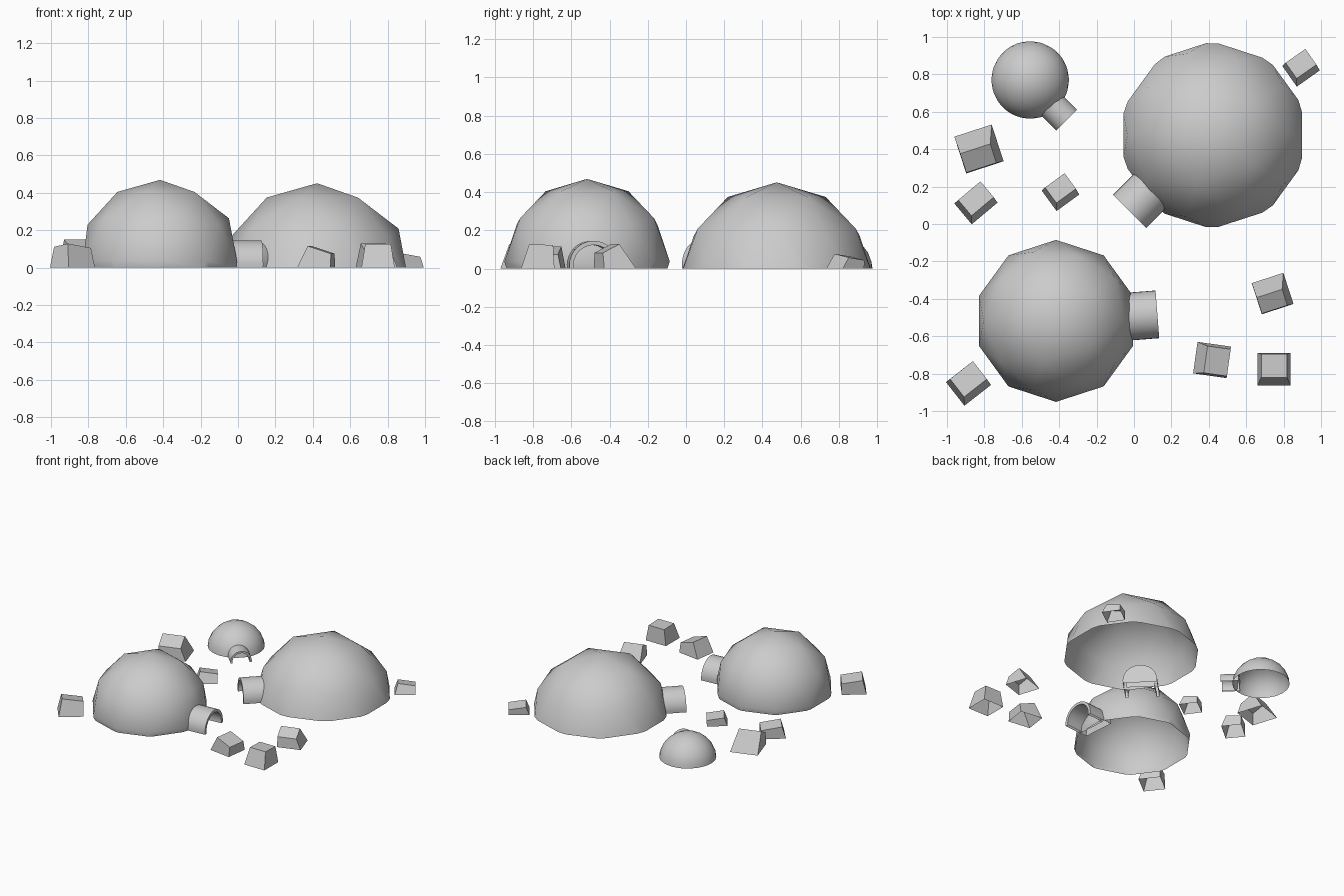
import bpy, bmesh
from math import radians, sin, cos, asin, pi
from mathutils import Matrix, Vector

if "Cube" in bpy.data.objects:
    bpy.data.objects.remove(bpy.data.objects["Cube"])


def finish(bm, name, smooth=False):
    bmesh.ops.recalc_face_normals(bm, faces=bm.faces)
    mesh = bpy.data.meshes.new(name)
    bm.to_mesh(mesh)
    bm.free()
    obj = bpy.data.objects.new(name, mesh)
    bpy.context.collection.objects.link(obj)
    if smooth:
        bpy.ops.object.select_all(action='DESELECT')
        obj.select_set(True)
        bpy.context.view_layer.objects.active = obj
        bpy.ops.object.shade_smooth_by_angle(angle=radians(35))
    return obj


def dome(name, x, y, z, radius, subdivisions):
    # icosphere cut open at the ground
    bm = bmesh.new()
    m = Matrix.Translation((x, y, z)) @ Matrix.Rotation(pi, 4, 'Z')
    bmesh.ops.create_icosphere(bm, subdivisions=subdivisions, radius=radius, matrix=m)
    bmesh.ops.bisect_plane(bm, geom=bm.verts[:] + bm.edges[:] + bm.faces[:], dist=1e-5,
                           plane_co=(0, 0, 0), plane_no=(0, 0, 1), clear_inner=True)
    finish(bm, name, True)


def tunnel(name, x, y, angle, radius, lift, length, wall, sides=20):
    # arched tube with a recessed mouth at (x, y), running back into the dome
    bm = bmesh.new()
    m = Matrix.Translation((x, y, 0)) @ Matrix.Rotation(radians(angle), 4, 'Z')

    def ring(depth, r):
        a = asin(lift / r)
        ts = [-a + (pi + 2 * a) * i / sides for i in range(sides + 1)]
        return [bm.verts.new(m @ Vector((-depth, r * cos(t), lift + r * sin(t)))) for t in ts]

    rings = [ring(length, radius), ring(0, radius),
             ring(0, radius - wall), ring(length * 0.7, radius - wall)]
    for a, b in zip(rings, rings[1:]):
        for i in range(sides):
            bm.faces.new((a[i], a[i + 1], b[i + 1], b[i]))
    bm.faces.new(rings[0])
    bm.faces.new(rings[-1])
    finish(bm, name, True)


def block(name, x, y, size, rot, offset, top, z, slope):
    # tapered block, open below, with a leaning and tilted top
    bm = bmesh.new()
    r = Matrix.Rotation(radians(rot), 4, 'Z')
    base, cap = [], []
    for sx, sy in ((-.5, -.5), (.5, -.5), (.5, .5), (-.5, .5)):
        base.append(bm.verts.new(Vector((x, y, 0)) + r @ Vector((sx * size[0], sy * size[1], 0))))
        u, v = sx * top[0], sy * top[1]
        p = r @ Vector((u, v, z + slope[0] * u + slope[1] * v))
        cap.append(bm.verts.new(p + Vector((x + offset[0], y + offset[1], 0))))
    for i in range(4):
        j = (i + 1) % 4
        bm.faces.new((base[i], base[j], cap[j], cap[i]))
    bm.faces.new(cap)
    finish(bm, name)


# domes
dome("dome_front", -0.417, -0.518, 0.036, 0.433, 2)
dome("dome_large", 0.423, 0.475, -0.061, 0.512, 2)
dome("dome_small", -0.555, 0.77, -0.02, 0.21, 3)

# entrance tunnels
tunnel("tunnel_front", 0.125, -0.483, 4.5, 0.128, 0.017, 0.21, 0.022)
tunnel("tunnel_large", -0.024, 0.067, 225, 0.125, 0.02, 0.22, 0.022)
tunnel("tunnel_small", -0.36, 0.555, 315, 0.078, 0.011, 0.13, 0.014)

# upright block
block("block_upright", 0.749, -0.776, (.178, .175), 0, (0, .018), (.137, .125), .125, (0, -.03))
# sideways-leaning block
block("block_side", 0.417, -0.727, (.18, .17), -8, (.028, -.006), (.125, .145), .095, (-.33, 0))
# forward-tipped blocks
for i, (x, y, s) in enumerate(((.741, -.372, 1), (-.829, .401, 1.18))):
    block(f"block_tipped_{i + 1}", x, y, (.178 * s, .175 * s), 18, (-.003 * s, -.042 * s),
          (.143 * s, .09 * s), .105 * s, (0, .5))
# blocks set at a diagonal: x, y, width, depth, angle, height
for i, (x, y, w, d, a, h) in enumerate(((.893, .833, .15, .135, 35, .06),
                                        (-.393, .168, .15, .135, 36, .065),
                                        (-.845, .112, .18, .145, 40, .09),
                                        (-.885, -.853, .18, .16, 38, .108))):
    block(f"block_diagonal_{i + 1}", x, y, (w, d), a, (0, .024),
          (w * .86, d * .76), h, (-.15, -.14))
